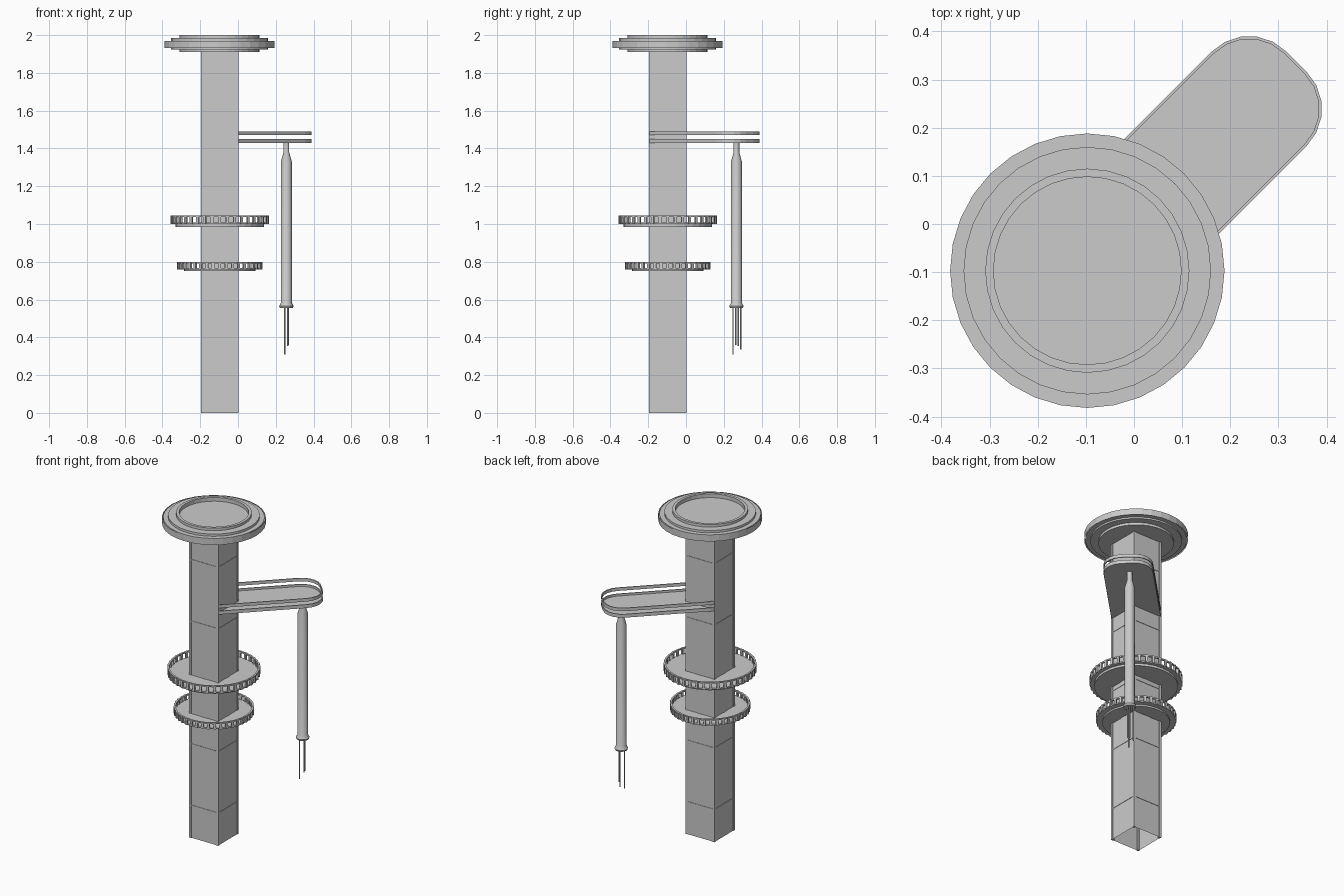
import bpy, bmesh, math
from mathutils import Vector, Matrix

if "Cube" in bpy.data.objects:
    bpy.data.objects.remove(bpy.data.objects["Cube"])

C = -0.097          # tower axis in x and y
H = 0.1             # half width of tower
TOP = 1.977         # tower top, flush with the crown floor


def finish(name, bm, loc=(0, 0, 0), recalc=True):
    if recalc:
        bmesh.ops.recalc_face_normals(bm, faces=bm.faces)
    me = bpy.data.meshes.new(name)
    bm.to_mesh(me)
    bm.free()
    ob = bpy.data.objects.new(name, me)
    ob.location = loc
    bpy.context.collection.objects.link(ob)
    return ob


def lathe(name, profile, x=C, y=C, n=32, closed=False):
    """Revolve (radius, z) points around a vertical axis."""
    bm = bmesh.new()
    rows = []
    for r, z in profile:
        if r < 1e-6:
            rows.append([bm.verts.new((0, 0, z))] * n)
        else:
            rows.append([bm.verts.new((r * math.cos(2 * math.pi * i / n),
                                       r * math.sin(2 * math.pi * i / n), z)) for i in range(n)])
    pairs = list(zip(rows, rows[1:])) + ([(rows[-1], rows[0])] if closed else [])
    for a, b in pairs:
        for i in range(n):
            j = (i + 1) % n
            vs = list(dict.fromkeys([a[i], a[j], b[j], b[i]]))
            if len(vs) > 2:
                bm.faces.new(vs)
    return finish(name, bm, (x, y, 0))


def add_box(bm, center, size, angle=0):
    m = Matrix.Rotation(angle, 4, 'Z') @ Matrix.Translation(center) @ Matrix.Diagonal((*size, 1))
    bmesh.ops.create_cube(bm, size=1, matrix=m)


# Tower walls: thin hollow square shell, open underneath
bm = bmesh.new()
h = H - 0.003
add_box(bm, (0, 0, TOP / 2), (2 * h, 2 * h, TOP))
bm.faces.ensure_lookup_table()
bmesh.ops.delete(bm, geom=[f for f in bm.faces if f.calc_center_median().z < 0.01], context='FACES')
finish("tower_walls", bm, (C, C, 0))

# Corner posts and thin horizontal bands
bm = bmesh.new()
for sx in (-1, 1):
    for sy in (-1, 1):
        add_box(bm, (sx * (H - 0.007), sy * (H - 0.007), TOP / 2), (0.014, 0.014, TOP))
finish("tower_corner_posts", bm, (C, C, 0))
bm = bmesh.new()
for k in range(5):
    for q in range(4):
        add_box(bm, (H - 0.002, 0, 0.2 + 0.38 * k), (0.003, 2 * H - 0.028, 0.006), q * math.pi / 2)
finish("tower_bands", bm, (C, C, 0))

# Crown: stepped disc with raised inner ring
lathe("crown_disc", [(0, TOP), (0.195, TOP), (0.195, 2.0), (0.212, 2.0), (0.212, 1.984),
                     (0.257, 1.984), (0.257, 1.970), (0.285, 1.970), (0.285, 1.935),
                     (0.257, 1.935), (0.257, 1.925), (0.212, 1.925), (0.212, 1.91), (0, 1.91)])
lathe("crown_outer_band", [(0.291, 1.932), (0.291, 1.97)])


# Galleries: stepped floor with a baluster fence
def gallery(name, r, base_r, z0, z1, z2, n=40):
    zm = z1 - 0.008
    lathe(name + "_floor", [(H, z1), (r - 0.004, z1), (r - 0.004, zm), (base_r, zm),
                            (base_r, z0), (H, z0)])
    lathe(name + "_top_rail", [(r - 0.011, z2 - 0.008), (r - 0.001, z2 - 0.008),
                               (r - 0.001, z2), (r - 0.011, z2)], closed=True)
    b = bmesh.new()
    for i in range(n):
        add_box(b, (r - 0.005, 0, (zm + z2) / 2), (0.011, 0.014, z2 - zm), 2 * math.pi * i / n)
    finish(name + "_balusters", b, (C, C, 0))


gallery("upper_gallery", 0.26, 0.235, 0.985, 1.007, 1.045)
gallery("lower_gallery", 0.225, 0.19, 0.75, 0.768, 0.80)


# Diagonal arm: outline with rounded outer corners
def arm_path(inset):
    r, pts = 0.109 - inset, []
    for s in (1, -1):
        arc = [(0.368 + r * math.sin(math.radians(a)), s * (0.03 + r * math.cos(math.radians(a))))
               for a in range(0, 91, 18)]
        pts += arc if s > 0 else arc[::-1]
    pts = [(-0.139, 0.139 - inset)] + pts + [(-0.139, -0.139 + inset)]
    k = math.sqrt(0.5)
    return [((u - v) * k, (u + v) * k) for u, v in pts]


def arm_strip(name, z0, z1, thick):
    b = bmesh.new()
    o, i = arm_path(0), arm_path(thick)
    rows = [[b.verts.new((*p, z)) for p, z in ((po, z0), (po, z1), (pi, z1), (pi, z0))]
            for po, pi in zip(o, i)]
    for p, q in zip(rows, rows[1:]):
        for k in range(4):
            b.faces.new((p[k], p[(k + 1) % 4], q[(k + 1) % 4], q[k]))
    b.faces.new(rows[0])
    b.faces.new(rows[-1])
    finish(name, b)


bm = bmesh.new()
face = bm.faces.new([bm.verts.new((*p, 1.43)) for p in arm_path(0.001)])
ext = bmesh.ops.extrude_face_region(bm, geom=[face], use_keep_orig=True)
for v in ext['geom']:
    if isinstance(v, bmesh.types.BMVert):
        v.co.z = 1.438
finish("arm_floor", bm)
arm_strip("arm_rim", 1.43, 1.451, 0.006)
arm_strip("arm_rail", 1.47, 1.489, 0.006)

# Hanging tube with tapered neck and flared foot
PX, PY = 0.256, 0.267
tube = lathe("hanging_tube", [(0, 1.432), (0.015, 1.432), (0.015, 1.38), (0.029, 1.33),
                              (0.029, 0.582), (0.038, 0.565), (0.034, 0.555), (0, 0.555)],
             PX, PY, 16)

# Loose rods below the tube
for i, (x, y, z) in enumerate([(0.247, 0.249, 0.31), (0.267, 0.264, 0.36),
                               (0.264, 0.277, 0.355), (0.248, 0.290, 0.335)]):
    lathe(f"rod_{i + 1}", [(0, 0.56), (0.0035, 0.56), (0.0035, z), (0, z)], x, y, 8)

# Smooth the round tube only
bpy.ops.object.select_all(action='DESELECT')
tube.select_set(True)
bpy.context.view_layer.objects.active = tube
bpy.ops.object.shade_smooth_by_angle(angle=math.radians(30))
